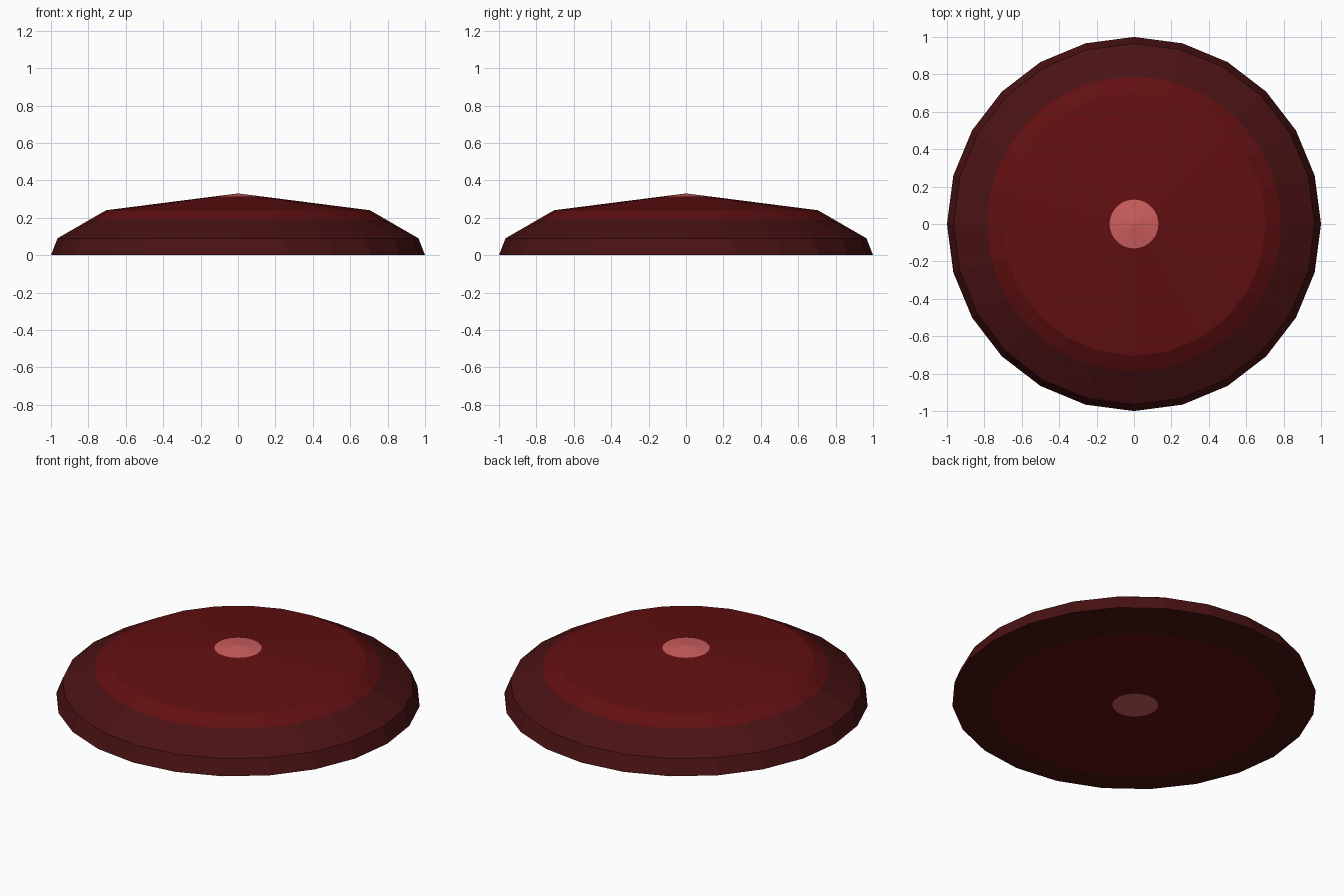
import bpy, bmesh, math

if "Cube" in bpy.data.objects:
    bpy.data.objects.remove(bpy.data.objects["Cube"])

SIDES, SUB = 24, 3            # flat sides, subdivisions of each side
N = SIDES * SUB
STEP = 2 * math.pi / SIDES
PROFILE = [(0.0, 0.33), (0.705, 0.24), (0.965, 0.09), (1.0, 0.0)]


def height(rho):
    # height of the faceted shell at a given corner radius
    for (r0, z0), (r1, z1) in zip(PROFILE, PROFILE[1:]):
        if rho <= r1:
            return z0 + (z1 - z0) * (rho - r0) / (r1 - r0)
    return 0.0


def facet(k):
    # ratio between the polygon edge distance and its corner radius
    local = (k % SUB) / SUB * STEP - STEP / 2
    return math.cos(STEP / 2) / math.cos(local)


def polygon_ring(r, z):
    return [(r * facet(k) * math.cos(2 * math.pi * k / N),
             r * facet(k) * math.sin(2 * math.pi * k / N), z) for k in range(N)]


def circle_ring(r, z=None, off=0.0):
    return [(off + r * math.cos(2 * math.pi * k / N),
             off + r * math.sin(2 * math.pi * k / N),
             height(r / facet(k)) if z is None else z) for k in range(N)]


def material(name, rgb):
    m = bpy.data.materials.new(name)
    m.diffuse_color = (*rgb, 1)
    m.use_nodes = True
    m.node_tree.nodes["Principled BSDF"].inputs["Base Color"].default_value = m.diffuse_color
    return m


RIM, DISC, CENTRE = 0, 1, 2
OFF = -0.053                  # underside circles sit slightly off centre

# rings from the tip down and under, with the colour of the band before each
rings = [
    (circle_ring(0.13), CENTRE),
    (polygon_ring(0.705, 0.24), DISC),
    (circle_ring(0.785), DISC),
    (polygon_ring(0.965, 0.09), RIM),
    (polygon_ring(1.0, 0.0), RIM),
    (circle_ring(0.783, 0.0, OFF), RIM),
    (circle_ring(0.125, 0.0, OFF), DISC),
]

bm = bmesh.new()
tip = bm.verts.new((0, 0, PROFILE[0][1]))
loops = [([bm.verts.new(p) for p in pts], mat) for pts, mat in rings]

# centre spot on top
for k in range(N):
    f = bm.faces.new((tip, loops[0][0][k], loops[0][0][(k + 1) % N]))
    f.material_index = CENTRE
# coloured bands
for (a, _), (b, mat) in zip(loops, loops[1:]):
    for k in range(N):
        j = (k + 1) % N
        f = bm.faces.new((a[k], b[k], b[j], a[j]))
        f.material_index = mat
# centre spot underneath
f = bm.faces.new(list(reversed(loops[-1][0])))
f.material_index = CENTRE
bmesh.ops.recalc_face_normals(bm, faces=bm.faces)

mesh = bpy.data.meshes.new("domed_disc")
bm.to_mesh(mesh)
bm.free()
for m in (material("dark red rim", (0.068, 0.006, 0.0065)),
          material("deep red disc", (0.122, 0.005, 0.0055)),
          material("pink centre", (0.60, 0.113, 0.113))):
    mesh.materials.append(m)
bpy.context.collection.objects.link(bpy.data.objects.new("domed_disc", mesh))
